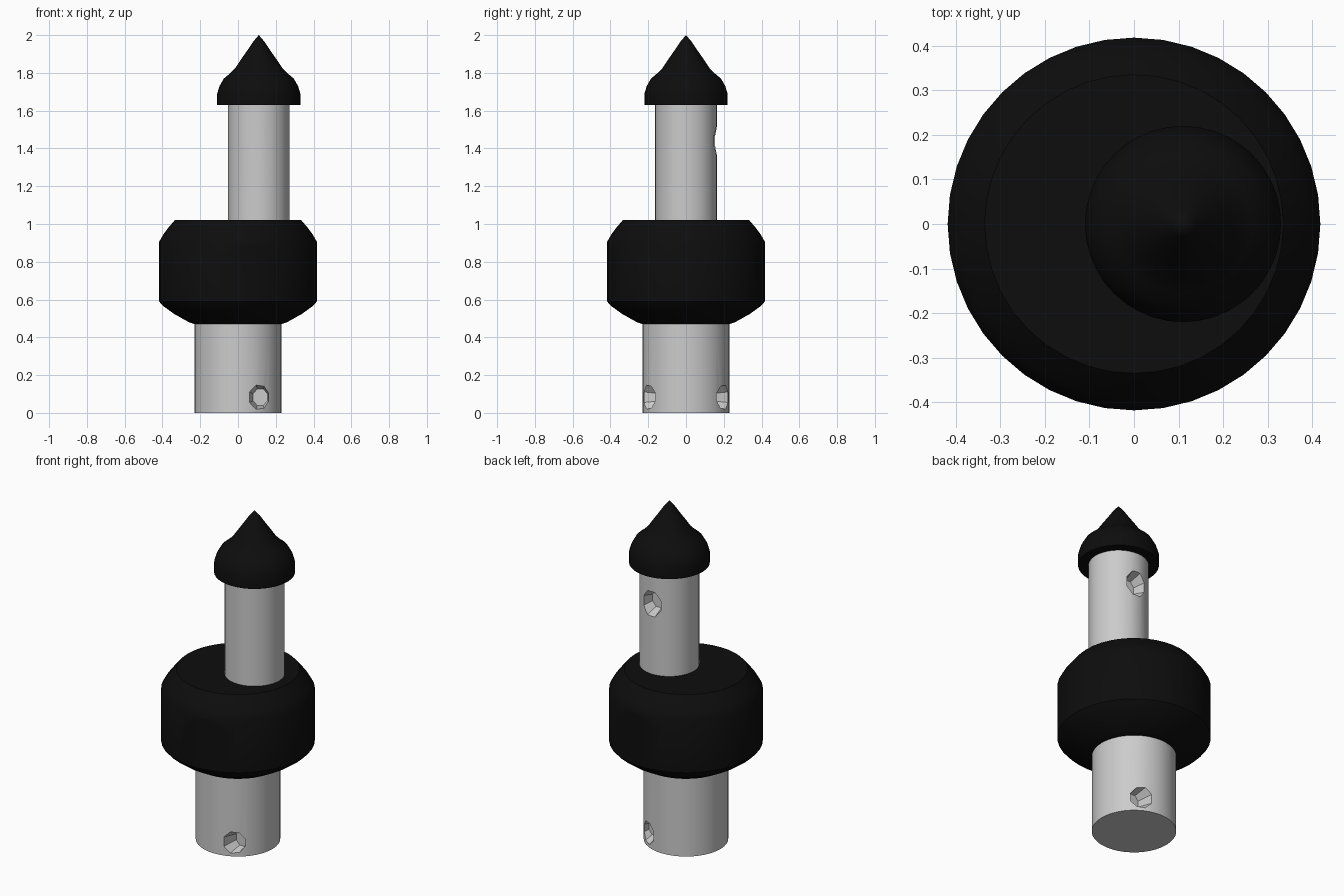
import bpy, bmesh, math
from mathutils import Matrix

if "Cube" in bpy.data.objects:
    bpy.data.objects.remove(bpy.data.objects["Cube"])

black = bpy.data.materials.new("black")
black.diffuse_color = (0.004, 0.004, 0.004, 1)
black.use_nodes = True
black.node_tree.nodes["Principled BSDF"].inputs["Base Color"].default_value = black.diffuse_color


def link(name, bm):
    bmesh.ops.recalc_face_normals(bm, faces=bm.faces)
    me = bpy.data.meshes.new(name)
    bm.to_mesh(me)
    bm.free()
    ob = bpy.data.objects.new(name, me)
    bpy.context.collection.objects.link(ob)
    return ob


def lathe(name, profile, cx=0.0, sides=40, mat=None):
    """Closed solid of revolution from (radius, z) points, starting from the bottom."""
    bm = bmesh.new()
    rings = []
    for r, z in profile:
        if r == 0:
            rings.append([bm.verts.new((cx, 0, z))])
        else:
            rings.append([bm.verts.new((cx + r * math.cos(math.tau * i / sides),
                                        r * math.sin(math.tau * i / sides), z))
                          for i in range(sides)])
    for a, b in zip(rings, rings[1:]):
        for i in range(sides):
            j = (i + 1) % sides
            if len(b) == 1:
                bm.faces.new((a[i], a[j], b[0]))
            else:
                bm.faces.new((a[i], a[j], b[j], b[i]))
    for ring in (rings[0], rings[-1]):
        if len(ring) > 1:
            bm.faces.new(ring)
    ob = link(name, bm)
    if mat:
        ob.data.materials.append(mat)
    return ob


def recess(target, x, z, rx, rz, floor_y, mouth_y, taper, sides):
    """Cut a tapered pocket into the front and the back of the target."""
    for s in (-1, 1):
        bm = bmesh.new()
        bmesh.ops.create_cone(bm, cap_ends=True, segments=sides, radius1=1,
                              radius2=taper, depth=1)
        bmesh.ops.rotate(bm, verts=bm.verts,
                         matrix=Matrix.Rotation(math.pi / sides, 3, 'Z'))
        for v in bm.verts:
            px, py, pz = v.co
            y = mouth_y if pz < 0 else floor_y
            v.co = (x + rx * px, s * y, z + rz * py)
        cutter = link("pocket_cutter", bm)
        cutter.hide_render = True
        mod = target.modifiers.new("pocket", 'BOOLEAN')
        mod.operation = 'DIFFERENCE'
        mod.solver = 'EXACT'
        mod.object = cutter
        bpy.context.view_layer.objects.active = target
        bpy.ops.object.modifier_apply(modifier=mod.name)
        bpy.data.objects.remove(cutter)


# Lower post with a small pocket near the foot
lower_post = lathe("lower_post", [(0.23, 0), (0.23, 0.48)])
recess(lower_post, 0.118, 0.083, 0.068, 0.08, 0.13, 0.25, 0.6, 8)

# Wide offset body with round dimples
body = lathe("body", [(0.23, 0.47), (0.26, 0.48), (0.34, 0.525), (0.395, 0.565),
                      (0.418, 0.59), (0.418, 0.905), (0.395, 0.945),
                      (0.365, 0.985), (0.335, 1.02)], mat=black)
recess(body, 0.065, 0.75, 0.145, 0.145, 0.34, 0.45, 0.9, 24)

# Upper post, off centre
upper_post = lathe("upper_post", [(0.163, 1.01), (0.163, 1.64)], cx=0.11)
recess(upper_post, 0.118, 1.44, 0.073, 0.086, 0.09, 0.18, 0.6, 8)

# Pointed cap
cap = lathe("pointed_cap", [(0.22, 1.63), (0.22, 1.69), (0.208, 1.73), (0.185, 1.77),
                            (0.155, 1.795), (0.125, 1.825), (0.095, 1.87),
                            (0.06, 1.92), (0.03, 1.965), (0, 2.0)],
            cx=0.11, mat=black)

# Smooth shading with crisp edges
for ob in (lower_post, body, upper_post, cap):
    bpy.ops.object.select_all(action='DESELECT')
    ob.select_set(True)
    bpy.context.view_layer.objects.active = ob
    bpy.ops.object.shade_smooth_by_angle(angle=math.radians(30))
